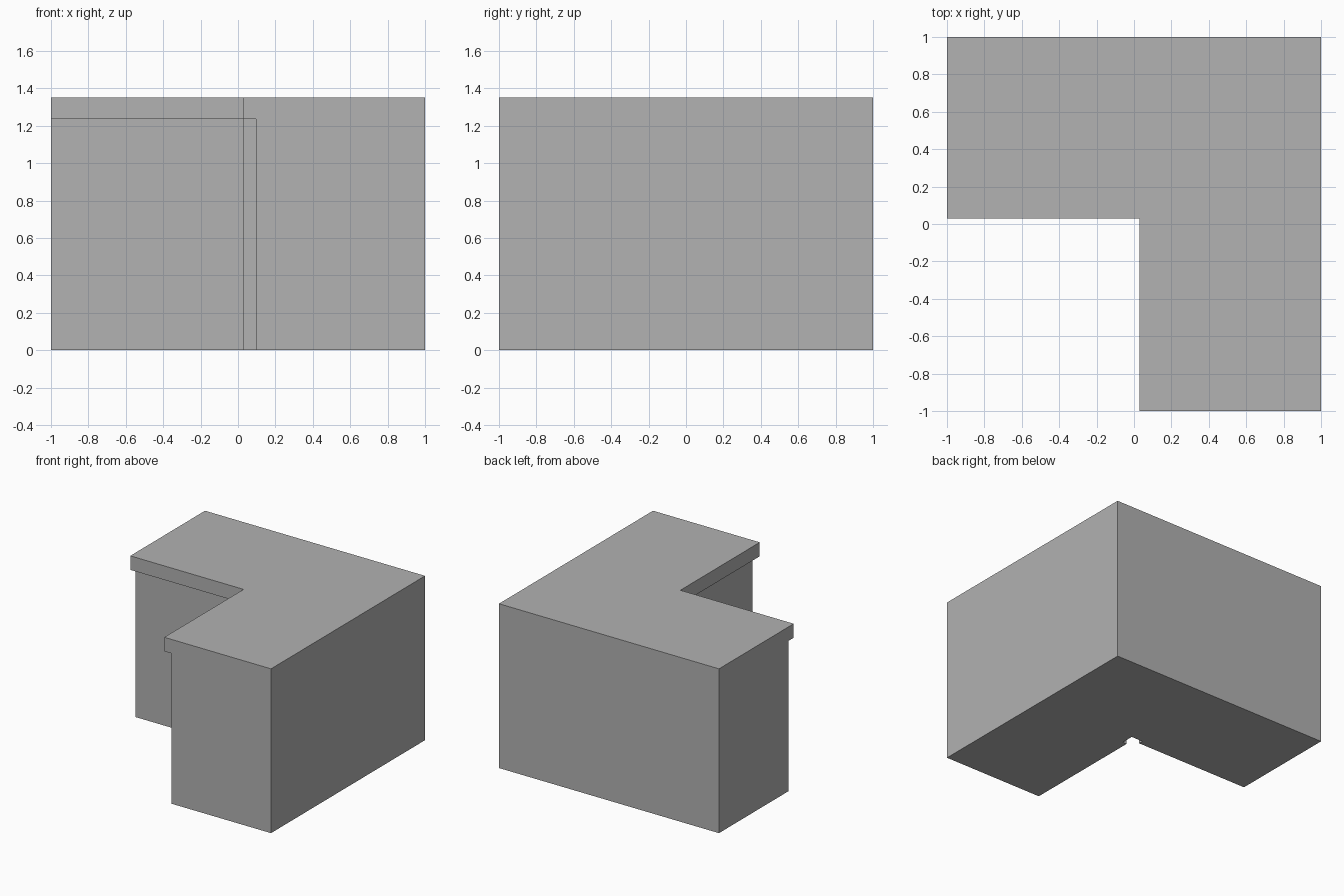
import bpy, bmesh

if "Cube" in bpy.data.objects:
    bpy.data.objects.remove(bpy.data.objects["Cube"])

grey = bpy.data.materials.new("plain grey")
grey.diffuse_color = (0.445, 0.445, 0.445, 1)
grey.use_nodes = True
grey.node_tree.nodes["Principled BSDF"].inputs["Base Color"].default_value = grey.diffuse_color


def prism(name, outline, z0, z1):
    """Extrude a flat outline from z0 up to z1."""
    bm = bmesh.new()
    base = bm.faces.new([bm.verts.new((x, y, z0)) for x, y in outline])
    top = bmesh.ops.extrude_face_region(bm, geom=[base], use_keep_orig=True)
    bmesh.ops.translate(bm, vec=(0, 0, z1 - z0),
                        verts=[v for v in top["geom"] if isinstance(v, bmesh.types.BMVert)])
    bmesh.ops.recalc_face_normals(bm, faces=bm.faces)
    mesh = bpy.data.meshes.new(name)
    bm.to_mesh(mesh)
    bm.free()
    mesh.materials.append(grey)
    bpy.context.collection.objects.link(bpy.data.objects.new(name, mesh))


edge = 0.03     # inner edge of the worktop
door = 0.097    # door fronts, set back under the worktop
post = 0.135    # recessed inner corner behind the doors
split = 1.235   # underside of the worktop
height = 1.35

# L-shaped cabinet with a small step at the inner corner
prism("cabinet_body", [(-1, 1), (-1, door), (edge, door), (edge, post), (post, post),
                       (post, edge), (door, edge), (door, -1), (1, -1), (1, 1)], 0, split)

# L-shaped worktop overhanging the inner sides
prism("worktop", [(-1, 1), (-1, edge), (edge, edge), (edge, -1), (1, -1), (1, 1)],
      split, height)
